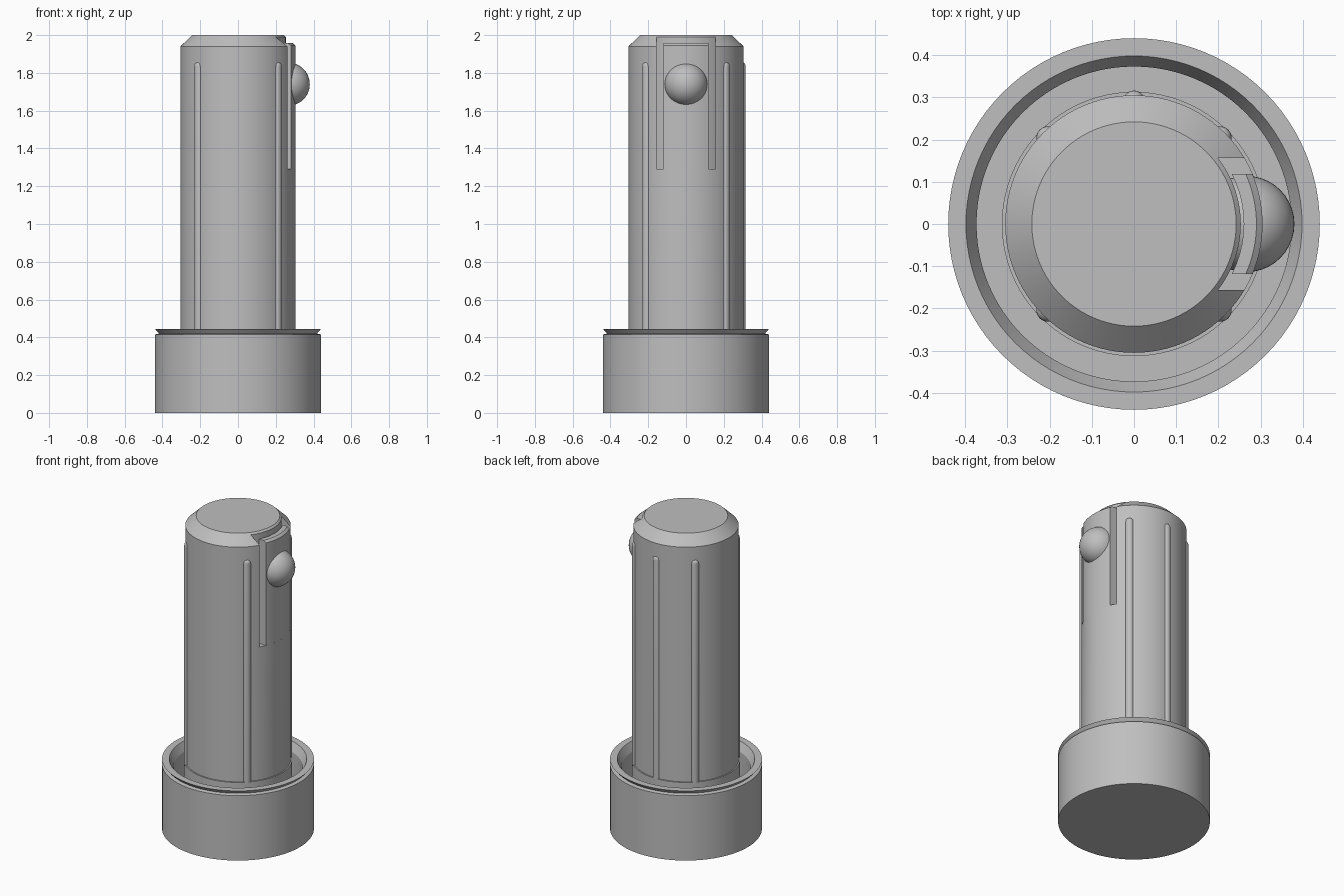
import bpy, bmesh, math
from mathutils import Vector

cube = bpy.data.objects.get("Cube")
if cube:
    bpy.data.objects.remove(cube, do_unlink=True)

grey = bpy.data.materials.new("plain_grey")
grey.use_nodes = True
GREY = (0.52, 0.52, 0.52, 1)
grey.diffuse_color = GREY
grey.node_tree.nodes["Principled BSDF"].inputs["Base Color"].default_value = GREY


def finish(name, bm, angle=25):
    """Turn a bmesh into a shaded object."""
    bmesh.ops.remove_doubles(bm, verts=bm.verts, dist=1e-5)
    bmesh.ops.recalc_face_normals(bm, faces=bm.faces)
    mesh = bpy.data.meshes.new(name)
    bm.to_mesh(mesh)
    bm.free()
    mesh.materials.append(grey)
    ob = bpy.data.objects.new(name, mesh)
    bpy.context.collection.objects.link(ob)
    shade(ob, angle)
    return ob


def activate(ob):
    bpy.ops.object.select_all(action="DESELECT")
    ob.select_set(True)
    bpy.context.view_layer.objects.active = ob


def shade(ob, angle=25):
    activate(ob)
    bpy.ops.object.shade_smooth_by_angle(angle=math.radians(angle))


def lathe(name, profile, steps=96):
    """Spin an (r, z) profile that starts and ends on the axis."""
    bm = bmesh.new()
    verts = [bm.verts.new((r, 0, z)) for r, z in profile]
    edges = [bm.edges.new(pair) for pair in zip(verts, verts[1:])]
    bmesh.ops.spin(bm, geom=verts + edges, axis=(0, 0, 1), cent=(0, 0, 0),
                   angle=math.tau, steps=steps, use_merge=True)
    return finish(name, bm)


def curved_block(name, profile, half_width, steps=16):
    """Sweep a closed (r, z) profile round the +x side, ending flat at y = +-half_width."""
    bm = bmesh.new()
    rows = []
    for i in range(steps + 1):
        t = 2 * i / steps - 1
        row = []
        for r, z in profile:
            a = t * math.asin(half_width / r)
            row.append(bm.verts.new((r * math.cos(a), r * math.sin(a), z)))
        rows.append(row)
    n = len(profile)
    for a, b in zip(rows, rows[1:]):
        for j in range(n):
            k = (j + 1) % n
            bm.faces.new((a[j], a[k], b[k], b[j]))
    bm.faces.new(rows[0])
    bm.faces.new(rows[-1])
    return finish(name, bm)


# Base cup with a notched rim, a deep ring channel and a collar round the shaft
lathe("base_cup", [
    (0, 0), (0.44, 0), (0.44, 0.415), (0.418, 0.42), (0.44, 0.445),
    (0.398, 0.445), (0.373, 0.395), (0.373, 0.12), (0.313, 0.12),
    (0.313, 0.44), (0, 0.44)])

# Shaft with a chamfered top
shaft = lathe("shaft", [(0, 0.42), (0.305, 0.42), (0.305, 1.94), (0.242, 2), (0, 2)])

# Recess that frees the spring tab
cutter = curved_block("recess_cutter", [
    (0.253, 1.29), (0.4, 1.29), (0.4, 2.1), (0.253, 2.1)], 0.156)
cutter.hide_render = True
cut = shaft.modifiers.new("recess", "BOOLEAN")
cut.operation = "DIFFERENCE"
cut.solver = "EXACT"
cut.object = cutter
activate(shaft)
bpy.ops.object.modifier_apply(modifier=cut.name)
bpy.data.objects.remove(cutter, do_unlink=True)
shade(shaft)

# Spring tab with a bevelled top edge, rooted in the shaft
curved_block("spring_tab", [
    (0.26, 1.28), (0.3045, 1.28), (0.3045, 1.945), (0.29, 1.957), (0.26, 1.957)], 0.119)

# Locking ball set into the tab
bm = bmesh.new()
bmesh.ops.create_uvsphere(bm, u_segments=40, v_segments=24, radius=0.114)
bmesh.ops.translate(bm, verts=bm.verts, vec=Vector((0.266, 0, 1.74)))
finish("locking_ball", bm, 40)

# Raised ribs with domed tops
RIB_R, RIB_TOP = 0.026, 1.86
arc = [math.radians(a) for a in range(0, 91, 15)]
rib_profile = [(0, 0.43)] + [
    (RIB_R * math.cos(a), RIB_TOP - RIB_R * (1 - math.sin(a))) for a in arc[:-1]]
rib_profile = [(0, 0.43), (RIB_R, 0.43)] + rib_profile[1:] + [(0, RIB_TOP)]
for degrees in (45, 90, 135, 225, 315):
    rib = lathe(f"rib_{degrees}", rib_profile, 24)
    a = math.radians(degrees)
    rib.location = (0.29 * math.cos(a), 0.29 * math.sin(a), 0)
